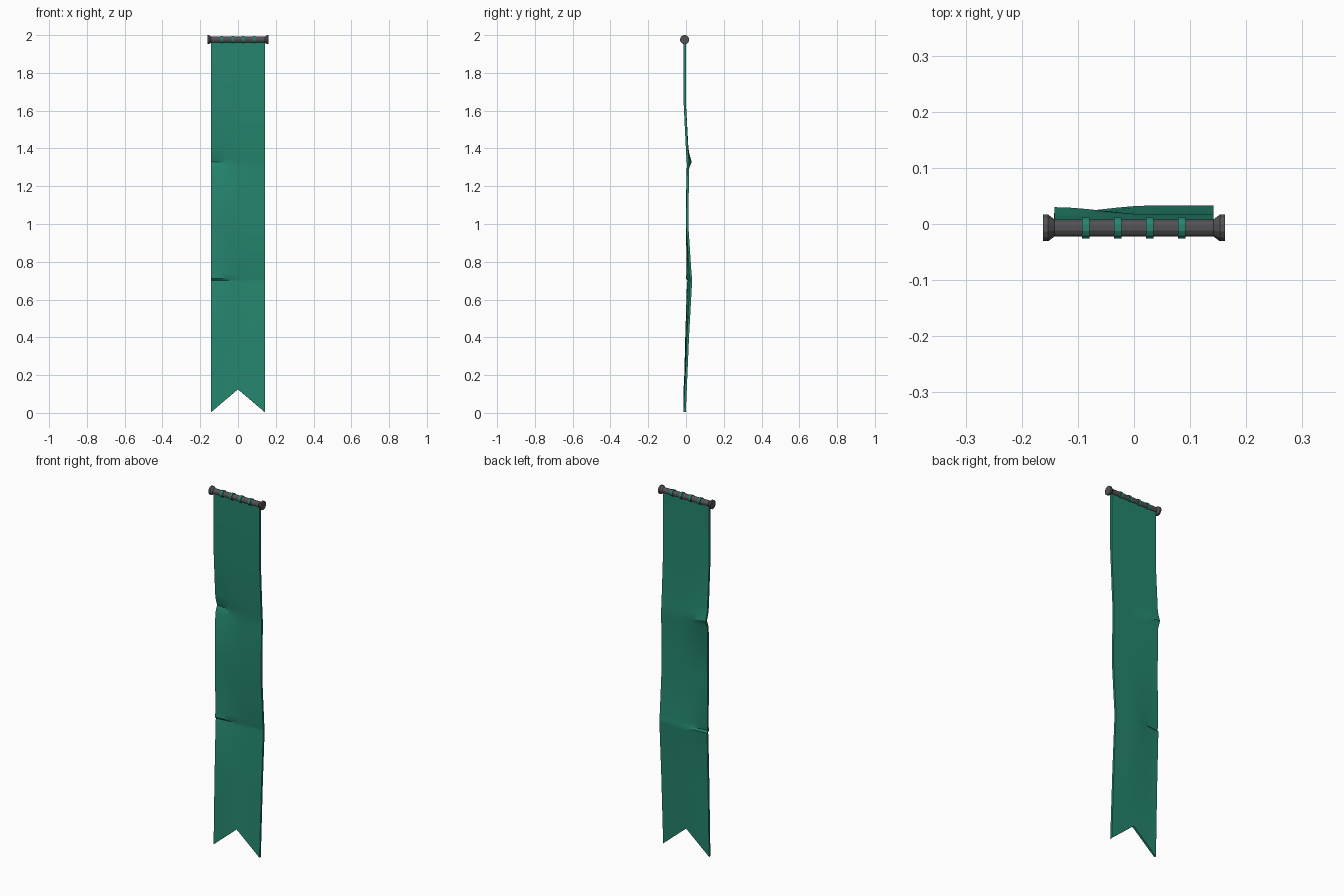
import bpy, bmesh, math

if "Cube" in bpy.data.objects:
    bpy.data.objects.remove(bpy.data.objects["Cube"])

ROD_Y, ROD_Z, HALF_W = -0.007, 1.976, 0.142


def material(name, rgb):
    m = bpy.data.materials.new(name)
    m.diffuse_color = (*rgb, 1)
    m.use_nodes = True
    m.node_tree.nodes["Principled BSDF"].inputs["Base Color"].default_value = m.diffuse_color
    return m


cloth = material("green cloth", (0.018, 0.235, 0.155))
iron = material("dark iron", (0.085, 0.085, 0.09))


def finish(bm, name, mat):
    bmesh.ops.recalc_face_normals(bm, faces=bm.faces[:])
    mesh = bpy.data.meshes.new(name)
    bm.to_mesh(mesh)
    bm.free()
    ob = bpy.data.objects.new(name, mesh)
    mesh.materials.append(mat)
    bpy.context.collection.objects.link(ob)
    return ob


def lathe_x(name, profile, mat, sides=12, closed=False):
    """Sweep (x, radius) points around the rod axis."""
    bm = bmesh.new()
    rings = []
    for x, r in profile:
        rings.append([bm.verts.new((x,
                      ROD_Y + r * math.cos(2 * math.pi * (i + 0.5) / sides),
                      ROD_Z + r * math.sin(2 * math.pi * (i + 0.5) / sides)))
                      for i in range(sides)])
    pairs = list(zip(rings, rings[1:]))
    if closed:
        pairs.append((rings[-1], rings[0]))
    for a, b in pairs:
        for i in range(sides):
            j = (i + 1) % sides
            bm.faces.new((a[i], a[j], b[j], b[i]))
    if not closed:
        bm.faces.new(rings[0])
        bm.faces.new(rings[-1])
    return finish(bm, name, mat)


# Rod with flared end caps
half = [(0.142, 0.016), (0.153, 0.0245), (0.162, 0.0245)]
lathe_x("rod", [(-x, r) for x, r in reversed(half)] + half, iron)

# Cloth loops around the rod
for n, x in enumerate((-0.086, -0.029, 0.028, 0.085)):
    w = 0.0065
    lathe_x(f"cloth_loop_{n + 1}",
            [(x - w, 0.014), (x - w, 0.0195), (x + w, 0.0195), (x + w, 0.014)],
            cloth, closed=True)

# Hanging banner: rows of (height, depth at left edge, depth at right, slant)
rows = [(1.970, -.007, -.007, 0), (1.650, -.007, -.007, 0),
        (1.400, .007, .006, .015), (1.370, .012, .009, .03),
        (1.330, .024, .011, .02), (1.290, .008, .0105, 0),
        (1.000, .006, .006, 0), (0.740, .009, .023, 0),
        (0.712, .005, .026, 0), (0.703, .014, .027, 0),
        (0.690, .011, .026, 0), (0.400, .002, .010, 0),
        (0.004, -.007, -.007, 0)]
cols = [HALF_W * k / 5 for k in range(-5, 6)]
bm = bmesh.new()
grid = []
for z, left, right, slant in rows:
    line = []
    for x in cols:
        t = min(1, (x + HALF_W) / 0.175)
        t = t * t * (3 - 2 * t)
        notch = 0.121 * (1 - abs(x) / HALF_W) if z < 0.1 else 0
        line.append(bm.verts.new((x, left + (right - left) * t,
                                  z - slant * t + notch)))
    grid.append(line)
for a, b in zip(grid, grid[1:]):
    for i in range(len(cols) - 1):
        bm.faces.new((a[i], b[i], b[i + 1], a[i + 1]))
banner = finish(bm, "banner", cloth)
solid = banner.modifiers.new("thickness", 'SOLIDIFY')
solid.thickness = 0.012
solid.offset = 0
bpy.context.view_layer.objects.active = banner
banner.select_set(True)
bpy.ops.object.modifier_apply(modifier="thickness")
bpy.ops.object.shade_smooth_by_angle(angle=math.radians(30))
